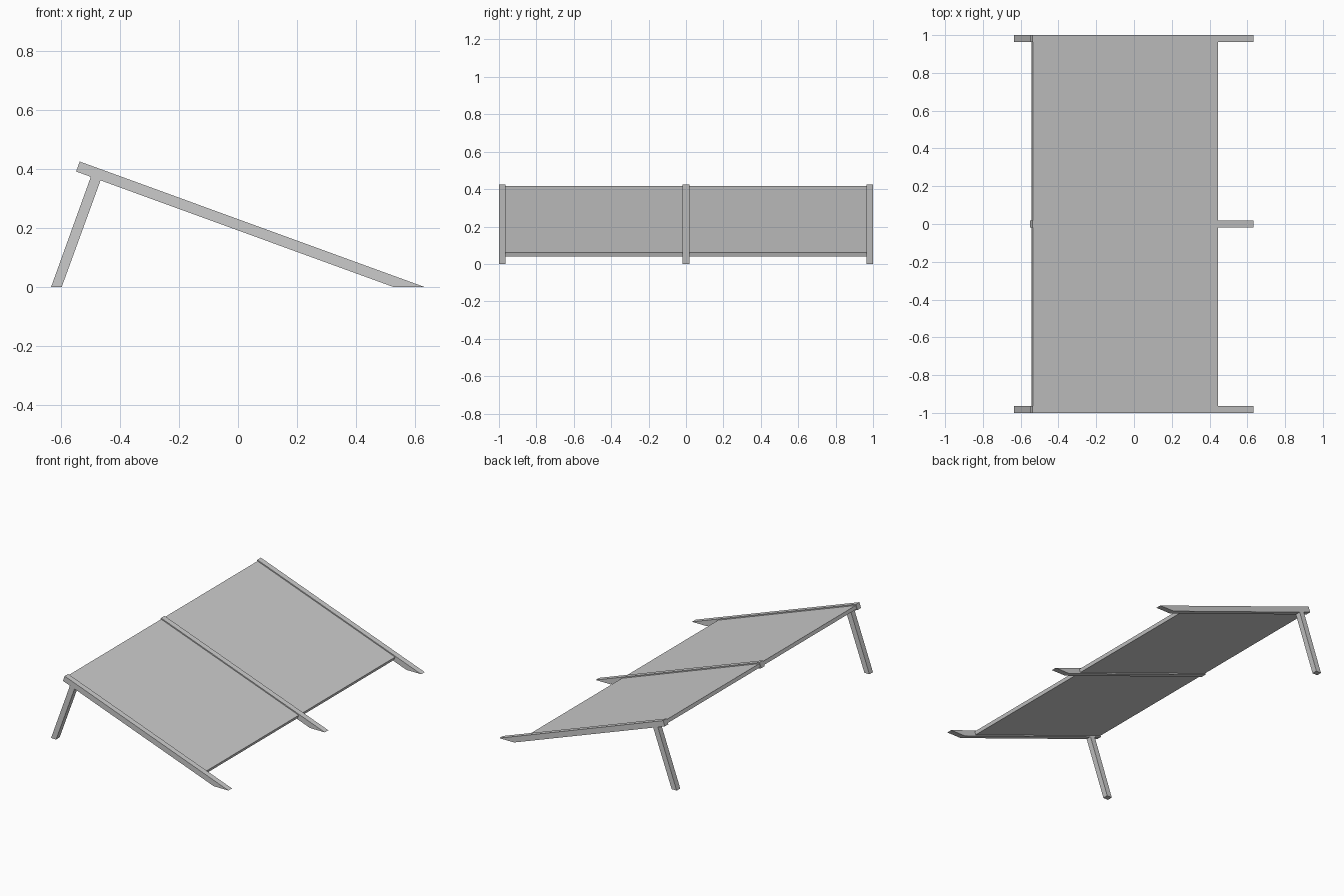
import bpy, bmesh, math
from mathutils import Vector

cube = bpy.data.objects.get("Cube")
if cube:
    bpy.data.objects.remove(cube)

grey = bpy.data.materials.new("plain grey")
grey.use_nodes = True
colour = (0.6, 0.6, 0.6, 1)
grey.diffuse_color = colour
grey.node_tree.nodes["Principled BSDF"].inputs["Base Color"].default_value = colour

WIDTH = 0.036          # timber width and depth
PANEL = 0.022          # panel thickness
SLOPE = math.radians(20)
TOE = 0.632            # ground tip of the rails
along = Vector((-math.cos(SLOPE), math.sin(SLOPE)))   # uphill, in x and z
down = Vector((-math.sin(SLOPE), -math.cos(SLOPE)))   # into the timber


def on_slope(distance, depth):
    """Point measured uphill from the toe and down from the top face."""
    return Vector((TOE, 0)) + along * distance + down * depth


def extrude_profile(name, profile, y_min, y_max):
    """Solid with an x-z outline, running from y_min to y_max."""
    bm = bmesh.new()
    face = bm.faces.new([bm.verts.new((p[0], y_min, p[1])) for p in profile])
    result = bmesh.ops.extrude_face_region(bm, geom=[face])
    moved = [v for v in result["geom"] if isinstance(v, bmesh.types.BMVert)]
    bmesh.ops.translate(bm, verts=moved, vec=(0, y_max - y_min, 0))
    bmesh.ops.recalc_face_normals(bm, faces=bm.faces)
    mesh = bpy.data.meshes.new(name)
    bm.to_mesh(mesh)
    bm.free()
    mesh.materials.append(grey)
    obj = bpy.data.objects.new(name, mesh)
    bpy.context.collection.objects.link(obj)


# Outlines: rail with its foot cut level, sheet centred in the rail, raked leg
length = 1.244
rail = [on_slope(0, 0), on_slope(length, 0), on_slope(length, WIDTH),
        on_slope(WIDTH / math.tan(SLOPE), WIDTH)]
rail[3].x, rail[3].y = TOE - WIDTH / math.sin(SLOPE), 0
recess = (WIDTH - PANEL) / 2
low, high = 0.196, 1.24
sheet = [on_slope(low, recess), on_slope(high, recess),
         on_slope(high, recess + PANEL), on_slope(low, recess + PANEL)]
leg = [(-0.634, 0), (-0.598, 0), (-0.465, 0.365), (-0.498, 0.377)]

# Three sloping rails
edge = 1 - WIDTH / 2
for name, y in (("front_rail", -edge), ("middle_rail", 0), ("back_rail", edge)):
    extrude_profile(name, rail, y - WIDTH / 2, y + WIDTH / 2)

# A leg under each outer rail and a sheet in each bay
for name, side in (("front", -1), ("back", 1)):
    y = side * edge
    extrude_profile(name + "_leg", leg, y - WIDTH / 2, y + WIDTH / 2)
    bay = sorted((side * WIDTH / 2, side * (1 - WIDTH)))
    extrude_profile(name + "_panel", sheet, *bay)
